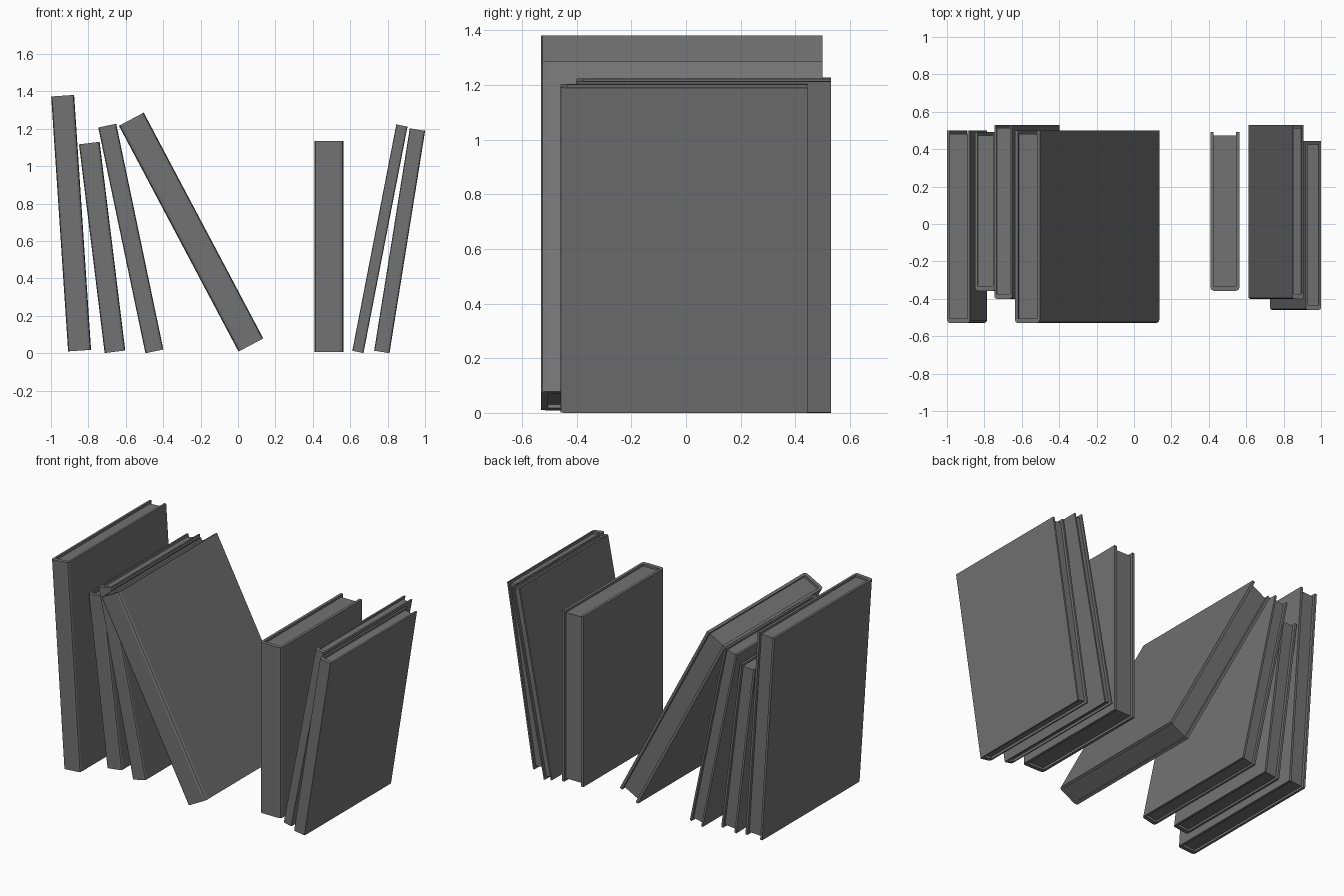
import bpy, bmesh, math
from mathutils import Matrix

if "Cube" in bpy.data.objects:
    bpy.data.objects.remove(bpy.data.objects["Cube"])

# name, bottom centre x, z, tilt in degrees, thickness, height, front y, back y
BOOKS = [
    ("far_left_book", -0.847, 0.014, -3.8, 0.123, 1.366, -0.53, 0.50),
    ("short_left_book", -0.658, 0.008, -7.0, 0.111, 1.124, -0.357, 0.492),
    ("thin_left_book", -0.447, 0.010, -11.8, 0.098, 1.233, -0.40, 0.53),
    ("leaning_book", 0.069, 0.044, -27.9, 0.150, 1.366, -0.53, 0.50),
    ("upright_book", 0.486, 0.007, 0.0, 0.156, 1.128, -0.357, 0.492),
    ("thin_right_book", 0.641, 0.007, 11.0, 0.061, 1.233, -0.40, 0.53),
    ("far_right_book", 0.769, 0.007, 9.1, 0.083, 1.204, -0.46, 0.444),
]

grey = bpy.data.materials.new("dark_grey")
grey.diffuse_color = (0.17, 0.17, 0.17, 1)
grey.use_nodes = True
grey.node_tree.nodes["Principled BSDF"].inputs["Base Color"].default_value = grey.diffuse_color


def prism(name, outline, z0, z1, placement):
    """Extrude an xy outline from z0 to z1 and place it."""
    bm = bmesh.new()
    face = bm.faces.new([bm.verts.new((x, y, z0)) for x, y in outline])
    out = bmesh.ops.extrude_face_region(bm, geom=[face])
    moved = [v for v in out["geom"] if isinstance(v, bmesh.types.BMVert)]
    bmesh.ops.translate(bm, verts=moved, vec=(0, 0, z1 - z0))
    bmesh.ops.recalc_face_normals(bm, faces=bm.faces)
    mesh = bpy.data.meshes.new(name)
    bm.to_mesh(mesh)
    bm.free()
    mesh.materials.append(grey)
    obj = bpy.data.objects.new(name, mesh)
    bpy.context.collection.objects.link(obj)
    obj.matrix_world = placement


for name, x, z, tilt, thick, height, front, back in BOOKS:
    place = Matrix.Translation((x, 0, z)) @ Matrix.Rotation(math.radians(tilt), 4, 'Y')
    w = thick / 2
    board = 0.004 + thick * 0.09
    p = w - board
    spine = 0.026
    c = board
    # cover: U-shaped section with rounded spine corners
    half = [(w - c, front), (w - c * 0.3, front + c * 0.3), (w, front + c),
            (w, back), (p, back), (p, front + spine)]
    cover = half + [(-px, py) for px, py in reversed(half)]
    prism(name + "_cover", cover, 0, height, place)
    # page block, set back from the cover edges
    y0, y1 = front + spine, back - 0.018
    prism(name + "_pages", [(-p, y0), (p, y0), (p, y1), (-p, y1)],
          0.015, height - 0.015, place)
